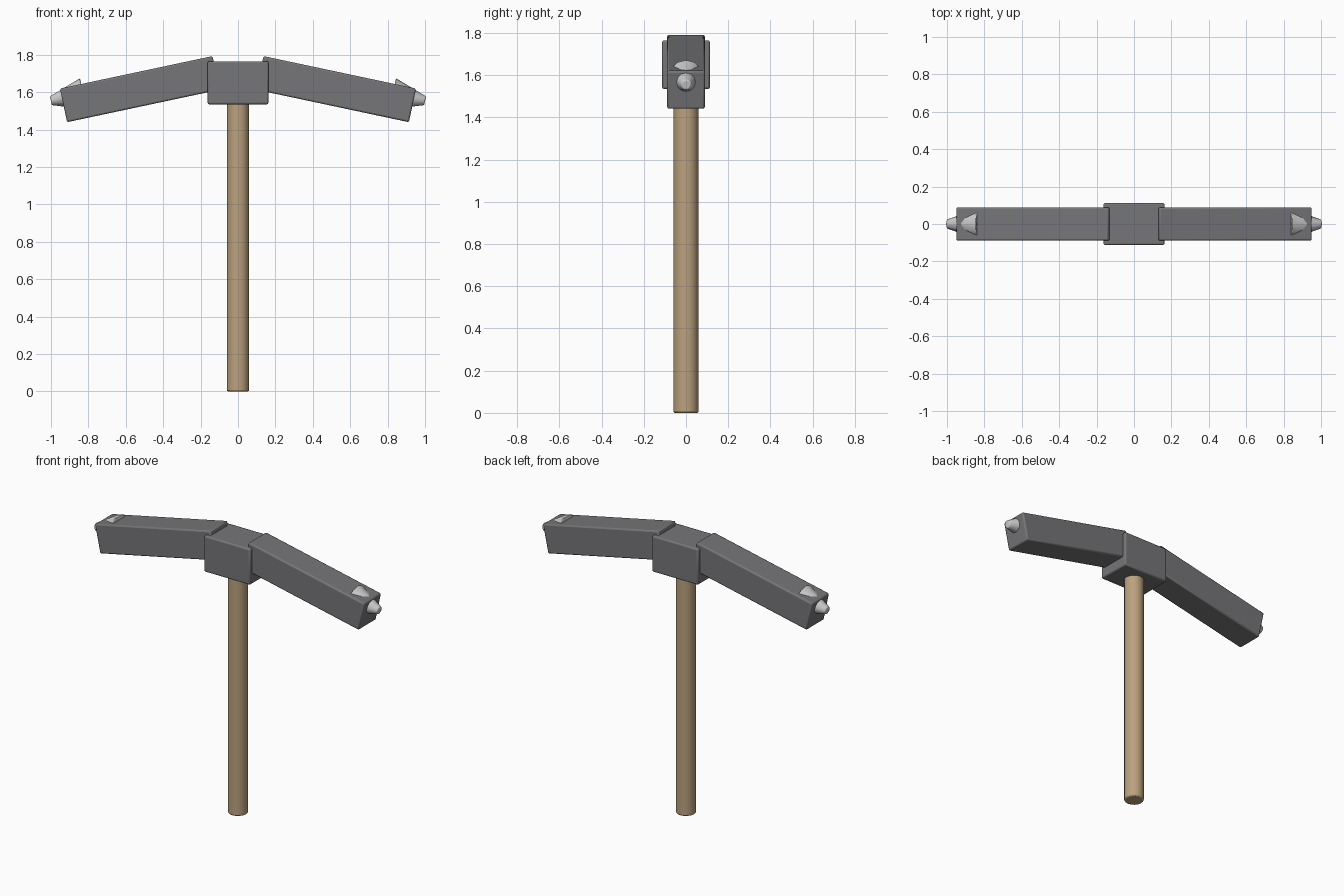
import bpy
from math import radians, sin, cos, pi

if "Cube" in bpy.data.objects:
    bpy.data.objects.remove(bpy.data.objects["Cube"])

TILT = radians(12)


def material(name, color):
    m = bpy.data.materials.new(name)
    m.diffuse_color = (*color, 1)
    m.use_nodes = True
    m.node_tree.nodes["Principled BSDF"].inputs["Base Color"].default_value = m.diffuse_color
    return m


wood = material("wood", (0.50, 0.36, 0.21))
iron = material("dark_iron", (0.18, 0.18, 0.19))
steel = material("light_steel", (0.55, 0.55, 0.58))


def finish(name, mat, bevel):
    ob = bpy.context.object
    ob.name = name
    ob.data.materials.append(mat)
    bpy.ops.object.transform_apply(location=False, rotation=False, scale=True)
    mod = ob.modifiers.new("soft_edges", "BEVEL")
    mod.width = bevel
    mod.segments = 2
    mod.limit_method = "ANGLE"
    mod.angle_limit = radians(40)
    bpy.ops.object.shade_smooth_by_angle(angle=radians(35))
    return ob


def box(name, loc, size, tilt=0):
    bpy.ops.mesh.primitive_cube_add(size=1, location=loc, rotation=(0, tilt, 0))
    bpy.context.object.scale = size
    return finish(name, iron, 0.009)


# Wooden handle
bpy.ops.mesh.primitive_cylinder_add(vertices=16, radius=0.06, depth=1.62, location=(0, 0, 0.81))
finish("handle", wood, 0.008)

# Central socket block
box("head_socket", (0, 0, 1.65), (0.326, 0.226, 0.23))

# Drooping arms with blunt cone points set into their ends
for side, s in (("right", 1), ("left", -1)):
    box(side + "_arm", (s * 0.525, 0, 1.616), (0.834, 0.178, 0.184), s * TILT)
    length = 0.177
    base_x, base_z = 0.827, 1.591
    bpy.ops.mesh.primitive_cone_add(
        vertices=12, radius1=0.085, radius2=0.024, depth=length,
        location=(s * (base_x + cos(TILT) * length / 2), 0, base_z - sin(TILT) * length / 2),
        rotation=(0, s * (pi / 2 + TILT), 0))
    finish(side + "_point", steel, 0.005)
